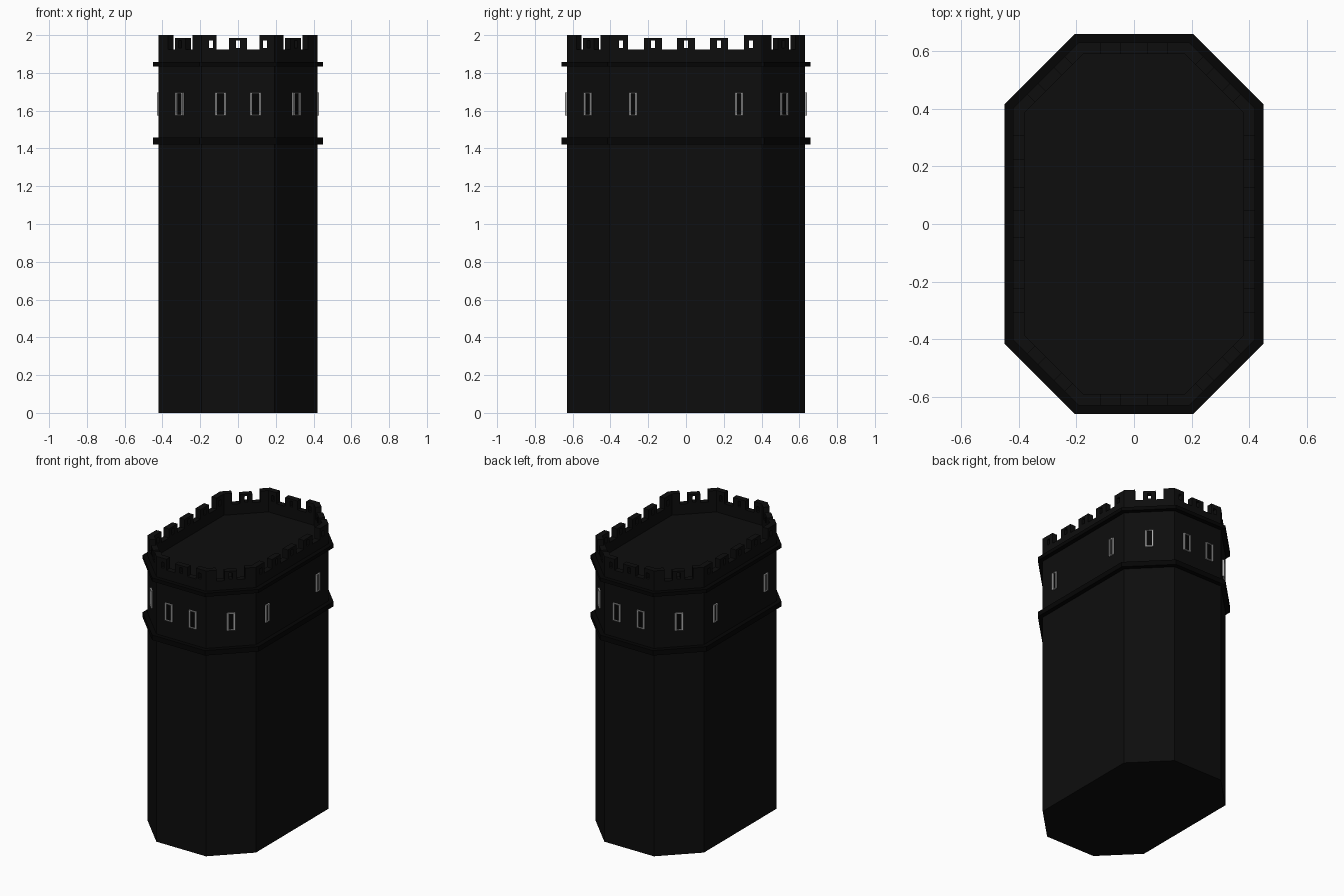
import bpy, bmesh
from math import atan2
from mathutils import Vector, Matrix

cube = bpy.data.objects.get("Cube")
if cube:
    bpy.data.objects.remove(cube, do_unlink=True)

HALF_X, HALF_Y, DIAG = 0.42, 0.63, 0.822   # wall plan: side, front, x + y on the chamfer
THICK = 0.04                               # parapet thickness
FLOOR, CRENEL, LOW_TOP, HIGH_TOP = 1.85, 1.923, 1.986, 2.0


def material(name, rgb):
    m = bpy.data.materials.new(name)
    m.use_nodes = True
    m.diffuse_color = (*rgb, 1)
    m.node_tree.nodes["Principled BSDF"].inputs["Base Color"].default_value = (*rgb, 1)
    return m


STONE = material("black stone", (0.004, 0.004, 0.004))
TRIM = material("deep black trim", (0.0015, 0.0015, 0.0015))
FRAME = material("grey window frame", (0.42, 0.42, 0.42))


def plan(grow=0.0):
    """Chamfered octagon, counter-clockwise, offset outward by grow."""
    x, y, d = HALF_X + grow, HALF_Y + grow, DIAG + grow * 2 ** 0.5
    quarter = [Vector((x, d - x)), Vector((d - y, y))]
    left = [Vector((-p.x, p.y)) for p in reversed(quarter)]
    return quarter + left + [-p for p in quarter + left]


def make(name, bm, mat):
    bmesh.ops.recalc_face_normals(bm, faces=bm.faces)
    mesh = bpy.data.meshes.new(name)
    bm.to_mesh(mesh)
    bm.free()
    mesh.materials.append(mat)
    ob = bpy.data.objects.new(name, mesh)
    bpy.context.collection.objects.link(ob)
    return ob


def loft(bm, rings, caps=True):
    """Skin between (points, z) rings; cap the ends or close the loop."""
    loops = [[bm.verts.new((p.x, p.y, z)) for p in pts] for pts, z in rings]
    pairs = list(zip(loops, loops[1:]))
    if caps:
        bm.faces.new(loops[0])
        bm.faces.new(loops[-1])
    else:
        pairs.append((loops[-1], loops[0]))
    for a, b in pairs:
        for i in range(len(a)):
            j = (i + 1) % len(a)
            bm.faces.new((a[i], a[j], b[j], b[i]))


def wall_box(bm, wall, along, width, z0, z1, out0, out1):
    """Box on one wall: along from its middle, out0 to out1 from its face."""
    a, b = CORNERS[wall], CORNERS[(wall + 1) % 8]
    d = (b - a).normalized()
    n = Vector((d.y, -d.x))
    c = (a + b) / 2 + d * along + n * (out0 + out1) / 2
    mat = (Matrix.Translation((c.x, c.y, (z0 + z1) / 2))
           @ Matrix.Rotation(atan2(d.y, d.x), 4, 'Z')
           @ Matrix.Diagonal((width, out1 - out0, z1 - z0, 1)))
    bmesh.ops.create_cube(bm, size=1, matrix=mat)


CORNERS = plan()
INNER = plan(-THICK)
# Walls alternate diagonal (0, 4 ...), front/back (1, 5), side (3, 7)
KIND = ["diagonal", "front", "diagonal", "side"] * 2
WING = {"diagonal": 0.07, "front": 0.078, "side": 0.096}
MERLONS = {"diagonal": [(0, 0.08)], "front": [(0, 0.096)],
           "side": [(-0.175, 0.096), (0, 0.096), (0.175, 0.096)]}
SLOTS = {"diagonal": [0], "front": [-0.143, 0, 0.143],
         "side": [-0.344, -0.175, 0, 0.175, 0.344]}
WINDOWS = {"diagonal": ([0], 0.055), "front": ([-0.0925, 0.0925], 0.058),
           "side": ([-0.28, 0.28], 0.042)}

# Tower walls with sunken roof floor
bm = bmesh.new()
loft(bm, [(CORNERS, 0), (CORNERS, CRENEL), (INNER, CRENEL), (INNER, FLOOR)])
make("tower_body", bm, STONE)

# Projecting stone ledges
for name, z0, z1 in (("lower_ledge", 1.422, 1.457), ("upper_ledge", 1.833, 1.858)):
    bm = bmesh.new()
    inner, outer = plan(-0.01), plan(0.03)
    loft(bm, [(inner, z0), (outer, z0), (outer, z1), (inner, z1)], caps=False)
    make(name, bm, TRIM)

# Battlements: bent corner merlons and straight ones between
bm = bmesh.new()
for i, p in enumerate(CORNERS):
    ends = []
    for neighbour, wall, turn in ((i - 1, i - 1, -1), (i + 1, i, 1)):
        d = (CORNERS[neighbour % 8] - p).normalized()
        n = Vector((d.y, -d.x)) * turn
        end = p + d * WING[KIND[wall % 8]]
        ends.append((end, end - n * THICK))
    (a, a_in), (b, b_in) = ends
    foot = [a, p, b, b_in, INNER[i], a_in]
    loft(bm, [(foot, CRENEL), (foot, HIGH_TOP)])
for wall, kind in enumerate(KIND):
    for along, width in MERLONS[kind]:
        wall_box(bm, wall, along, width, CRENEL, LOW_TOP, -THICK, 0)
battlements = make("battlements", bm, STONE)

# Arrow slots cut through the merlons
bm = bmesh.new()
for wall, kind in enumerate(KIND):
    for along in SLOTS[kind]:
        wall_box(bm, wall, along, 0.022, 1.931, 1.972, -THICK - 0.01, 0.01)
cutter = make("slot_cutter", bm, STONE)
cutter.hide_render = True
mod = battlements.modifiers.new("slots", 'BOOLEAN')
mod.operation, mod.solver, mod.object = 'DIFFERENCE', 'EXACT', cutter
bpy.context.view_layer.objects.active = battlements
bpy.ops.object.modifier_apply(modifier=mod.name)
bpy.data.objects.remove(cutter, do_unlink=True)

# Windows: raised frames around dark panes
frames, panes = bmesh.new(), bmesh.new()
Z0, Z1, BAR = 1.574, 1.696, 0.011
for wall, kind in enumerate(KIND):
    places, width = WINDOWS[kind]
    for along in places:
        for side in (-1, 1):
            wall_box(frames, wall, along + side * (width - BAR) / 2, BAR, Z0, Z1, -0.005, 0.01)
        for low in (Z0, Z1 - BAR / 2):
            wall_box(frames, wall, along, width - 2 * BAR, low, low + BAR / 2, -0.005, 0.01)
        wall_box(panes, wall, along, width - 2 * BAR, Z0 + BAR / 2, Z1 - BAR / 2, -0.004, 0.002)
make("window_frames", frames, FRAME)
make("window_panes", panes, TRIM)
